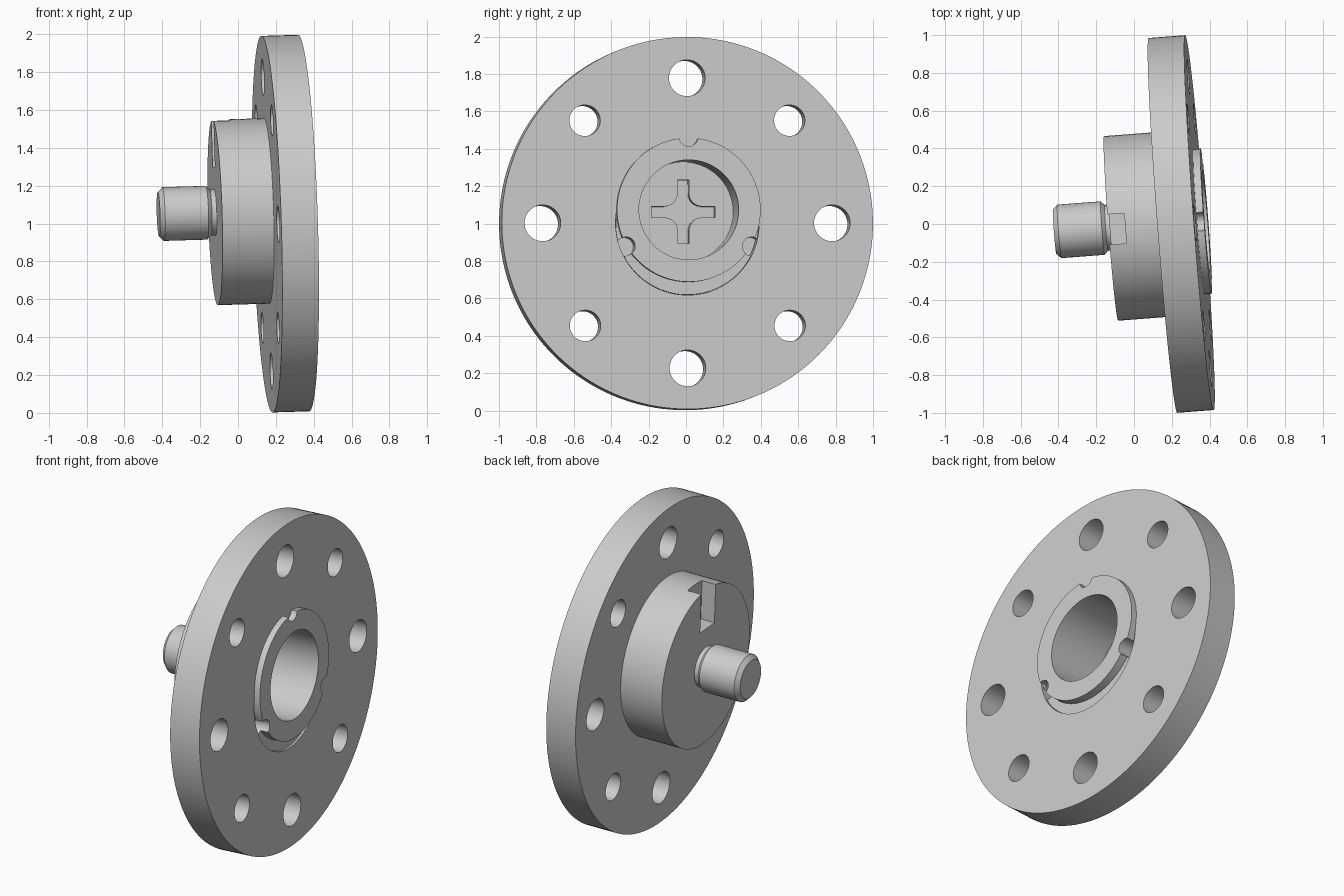
import bpy, math
from mathutils import Matrix, Euler

if "Cube" in bpy.data.objects:
    bpy.data.objects.remove(bpy.data.objects["Cube"], do_unlink=True)

metal = bpy.data.materials.new("light grey metal")
metal.use_nodes = True
metal.diffuse_color = (0.6, 0.6, 0.6, 1)
metal.node_tree.nodes["Principled BSDF"].inputs["Base Color"].default_value = (0.6, 0.6, 0.6, 1)

# The shared axle runs along local x; the whole assembly leans slightly
LEAN = Matrix.Translation((0.25, 0, 1)) @ Euler((0, -0.03, 0.076)).to_matrix().to_4x4()
CY, CZ = 0.005, 0.07          # eccentric hub centre


def arc(r, a0, a1, n, y=0.0, z=0.0):
    angles = [math.radians(a0 + (a1 - a0) * i / n) for i in range(n + 1)]
    return [(y + r * math.cos(a), z + r * math.sin(a)) for a in angles]


def prism(name, outline, x0, x1):
    """Extrude a (y, z) outline along the axle."""
    n = len(outline)
    verts = [(x, y, z) for x in (x0, x1) for y, z in outline]
    faces = [list(range(n))[::-1], list(range(n, 2 * n))]
    faces += [(i, (i + 1) % n, n + (i + 1) % n, n + i) for i in range(n)]
    mesh = bpy.data.meshes.new(name)
    mesh.from_pydata(verts, [], faces)
    mesh.materials.append(metal)
    obj = bpy.data.objects.new(name, mesh)
    bpy.context.collection.objects.link(obj)
    return obj


def rod(name, r, x0, x1, y=0.0, z=0.0, n=96):
    return prism(name, arc(r, 0, 360, n, y, z)[:-1], x0, x1)


def activate(obj):
    bpy.ops.object.select_all(action='DESELECT')
    obj.select_set(True)
    bpy.context.view_layer.objects.active = obj


def combine(obj, tool, operation='DIFFERENCE'):
    activate(obj)
    mod = obj.modifiers.new("combine", 'BOOLEAN')
    mod.operation, mod.solver, mod.object = operation, 'EXACT', tool
    bpy.ops.object.modifier_apply(modifier=mod.name)
    bpy.data.objects.remove(tool, do_unlink=True)


# Large flange plate with central opening and eight bolt holes
plate = rod("flange_plate", 0.995, -0.097, 0.097, n=160)
combine(plate, rod("cutter", 0.385, -0.3, 0.3))
for i in range(8):
    a = i * math.pi / 4
    combine(plate, rod("cutter", 0.083 if i % 2 else 0.097, -0.3, 0.3,
                       0.776 * math.cos(a), 0.776 * math.sin(a), 48))

# Eccentric hub with raised ring, open sector at the bottom
hub = rod("eccentric_hub", 0.49, -0.37, -0.095, CY, CZ)
combine(hub, rod("ring", 0.385, -0.3, 0.135, CY, CZ), 'UNION')
sector = arc(0.255, 213, 321, 36, CY, CZ) + arc(0.7, 321, 213, 36, CY, CZ)
combine(hub, prism("cutter", sector, -0.5, -0.158))
combine(hub, rod("lip", 0.383, -0.165, 0.085), 'UNION')

# Bore and flared slot below it
combine(hub, rod("cutter", 0.267, -0.25, 0.3, CY, CZ))
side = [(0.05, -0.15), (0.05, -0.28), (0.115, -0.37), (0.15, -0.42)]
slot = side + [(-y, z) for y, z in reversed(side)]
combine(hub, prism("cutter", slot, -0.22, 0.3))

# Three rounded notches around the ring
for deg in (90, 210, 330):
    a = math.radians(deg)
    combine(hub, rod("cutter", 0.05, 0.0, 0.3, CY + 0.39 * math.cos(a),
                     CZ + 0.39 * math.sin(a), 32))

# Pocket at the top of the hub's back face
pocket = [(-0.08, 0.31), (0.08, 0.31), (0.08, 0.7), (-0.08, 0.7)]
combine(hub, prism("cutter", pocket, -0.5, -0.28))

# Cross recess with filleted inner corners in the bore floor
cross = []
for q in range(4):
    c, s = math.cos(q * math.pi / 2), math.sin(q * math.pi / 2)
    corner = [(0.17, -0.03), (0.17, 0.03)] + arc(0.07, 270, 180, 8, 0.1, 0.1)
    cross += [(CY + y * c - z * s, CZ + y * s + z * c) for y, z in corner]
combine(hub, prism("cutter", cross, -0.33, -0.2))

# Drive pin with a narrow neck and chamfered tip
pin = rod("drive_pin", 0.142, -0.67, -0.39, CY + 0.005, CZ, 64)
activate(pin)
bevel = pin.modifiers.new("chamfer", 'BEVEL')
bevel.width, bevel.segments = 0.025, 1
bevel.limit_method, bevel.angle_limit = 'ANGLE', math.radians(40)
bpy.ops.object.modifier_apply(modifier=bevel.name)
neck = rod("pin_neck", 0.122, -0.41, -0.35, CY + 0.005, CZ, 64)

for obj in (plate, hub, pin, neck):
    obj.matrix_world = LEAN
    activate(obj)
    bpy.ops.object.shade_smooth_by_angle(angle=math.radians(30))
